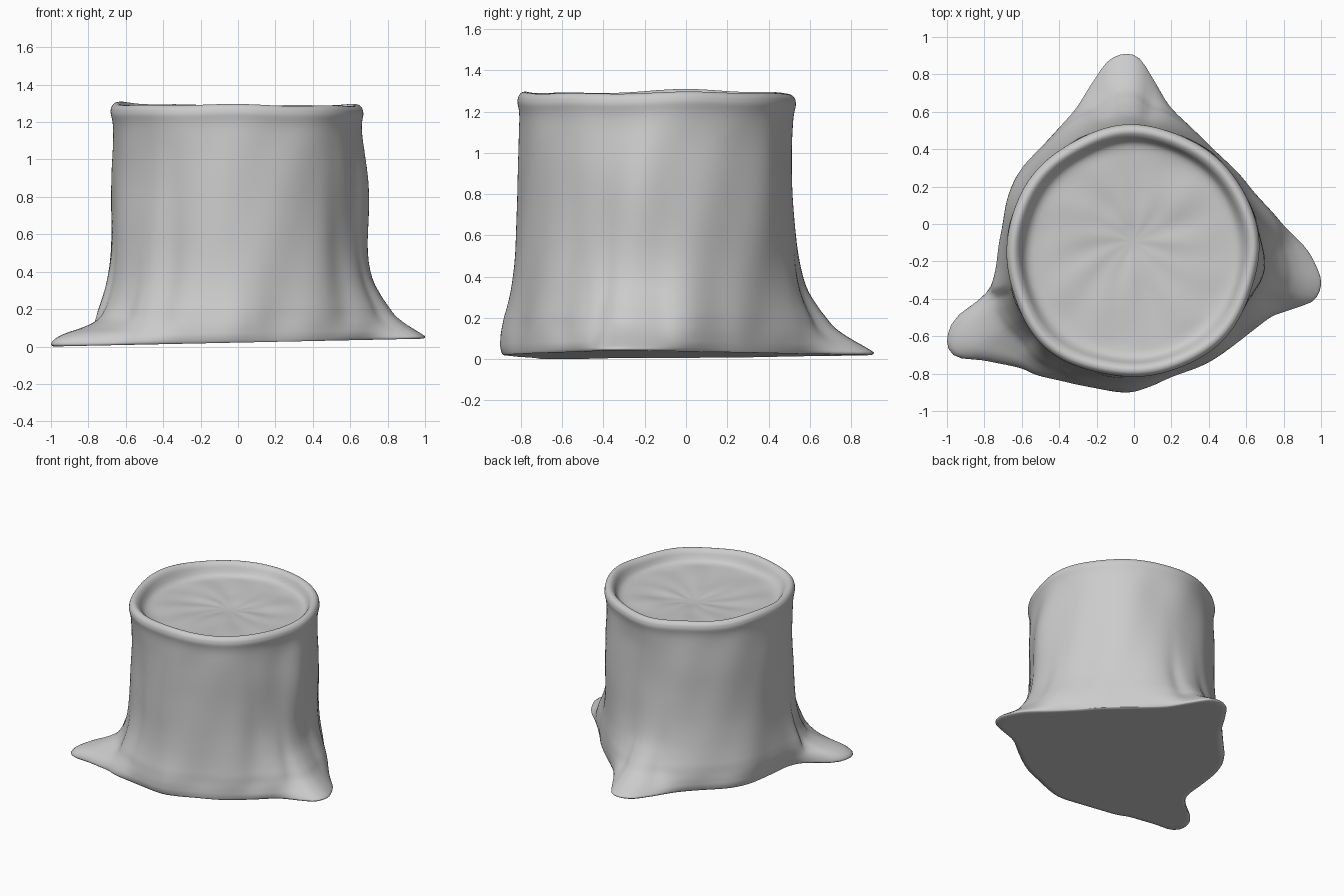
import bpy, bmesh
from math import sin, cos, pi, atan2, hypot, exp

if "Cube" in bpy.data.objects:
    bpy.data.objects.remove(bpy.data.objects["Cube"])

SEG = 180
CX, CY = -0.005, -0.145        # trunk axis

# Ground outline with three roots, counter-clockwise from the back root
outline = [(-.05, .91), (.03, .885), (.1, .78), (.2, .625), (.3, .52), (.42, .405),
           (.55, .28), (.65, .16), (.78, .02), (.92, -.13), (.985, -.25), (1.0, -.33),
           (.96, -.41), (.85, -.455), (.72, -.51), (.55, -.64), (.38, -.75), (.2, -.82),
           (.08, -.87), (-.05, -.9), (-.25, -.87), (-.5, -.82), (-.62, -.77),
           (-.8, -.73), (-.95, -.71), (-1.0, -.63), (-.96, -.51), (-.85, -.42),
           (-.77, -.34), (-.72, -.22), (-.7, -.05), (-.67, .15), (-.6, .3),
           (-.45, .46), (-.33, .6), (-.22, .76), (-.14, .87)]


def spline(p0, p1, p2, p3, t):
    return .5 * (2 * p1 + (p2 - p0) * t + (2 * p0 - 5 * p1 + 4 * p2 - p3) * t * t
                 + (3 * p1 - p0 - 3 * p2 + p3) * t ** 3)


def refine(rows, steps):
    """Smoothly subdivide an open table of profile rows."""
    out = []
    for i in range(len(rows) - 1):
        q = [rows[max(i - 1, 0)], rows[i], rows[i + 1], rows[min(i + 2, len(rows) - 1)]]
        for s in range(steps):
            out.append([spline(*c, s / steps) for c in zip(*q)])
    return out + [list(rows[-1])]


# Dense polar version of the outline
loop = refine(outline[-1:] + outline + outline[:2], 12)[12:-13]
polar = sorted((atan2(y - CY, x - CX) % (2 * pi), hypot(x - CX, y - CY)) for x, y in loop)
polar = [(polar[-1][0] - 2 * pi, polar[-1][1])] + polar + [(polar[0][0] + 2 * pi, polar[0][1])]


def base_radius(a):
    for (a0, r0), (a1, r1) in zip(polar, polar[1:]):
        if a0 <= a <= a1:
            return r0 + (r1 - r0) * (a - a0) / max(a1 - a0, 1e-9)
    return polar[0][1]


def bump(a, deg, width):
    d = (a - deg * pi / 180 + pi) % (2 * pi) - pi
    return exp(-(d / (width * pi / 180)) ** 2)


def smooth(x):
    x = min(max(x, 0), 1)
    return x * x * (3 - 2 * x)


# Side profile: height, spread of tall roots / flat left root / plain wall, trunk radius
side = [(0, .97, .97, .85, .66), (.012, 1, 1, .93, .66), (.04, .9, .95, 1, .66),
        (.07, .78, .8, 1, .66), (.1, .67, .55, .98, .66), (.14, .55, .32, .92, .66),
        (.19, .45, .22, .82, .66), (.25, .34, .16, .65, .66), (.35, .2, .11, .42, .66),
        (.5, .1, .07, .18, .663), (.7, .04, .03, .06, .667), (.9, .01, 0, .02, .667),
        (1.05, 0, 0, 0, .662), (1.15, 0, 0, 0, .66), (1.2, 0, 0, 0, .664),
        (1.24, 0, 0, 0, .672), (1.268, 0, 0, 0, .667)]
# Rolled rim and sunken cut face: height, radius
top = [(1.268, .667), (1.286, .652), (1.289, .628), (1.27, .605), (1.238, .588), (1.213, .568),
       (1.2, .53), (1.197, .45), (1.195, .35), (1.191, .25), (1.187, .15), (1.18, .06)]


def bark(a, z):
    """Shallow vertical folds in the trunk."""
    f = .004 * sin(7 * a + 1.2 * z) + .003 * sin(12 * a - 5 * z + 1) + .003 * sin(9 * z + 2 * a)
    f -= .025 * bump(a, 238, 7) * (1 - z / 1.5) + .02 * bump(a, 322, 7) * (1 - z / 1.5)
    f += .03 * bump(a, -8, 12) * exp(-((z - .8) / .3) ** 2)
    f += .02 * bump(a, 183, 16) * smooth(1.1 - z)
    f -= .01 * bump(a, 88, 25)
    return f * smooth((1.28 - z) / .25) * smooth(z / .15)


def rim_shape(a):
    """Slightly uneven round of the rim."""
    return .022 * bump(a, 222, 28) + .004 * sin(5 * a) + .003 * sin(8 * a + 1)


def rim_lift(a):
    return .016 * bump(a, 172, 28) + .004 * sin(3 * a + .5) + .003 * sin(7 * a)


bm = bmesh.new()
angles = [2 * pi * i / SEG for i in range(SEG)]
bases = [base_radius(a) for a in angles]


def add_ring(fn, oy=0):
    ring = []
    for a, b in zip(angles, bases):
        r, z = fn(a, b)
        x = CX + r * cos(a)
        z += (.021 + .021 * x) * max(0, 1 - z / .6)      # tilted underside
        ring.append(bm.verts.new((x, CY + oy + r * sin(a), z)))
    return ring


def side_point(z, tall, flat, wall, rt):
    def fn(a, b):
        ext = max(b - .66, .01)
        root = tall + (flat - tall) * bump(a, 210, 18)
        w = wall + (root - wall) * smooth((ext - .08) / .2)
        return (rt + ext * w + bark(a, z) + rim_shape(a) * smooth((z - .8) / .4),
                z + rim_lift(a) * smooth((z - 1.0) / .2))
    return fn


def top_point(z, r):
    def fn(a, b):
        grain = .002 * (sin(7 * a + 5 * r) + sin(11 * a - 7 * r + 2) + sin(4 * a + 12 * r))
        k = smooth((.56 - r) / .1) * smooth(r / .3)
        lip = smooth((r - .54) / .08)
        return r + rim_shape(a) * lip, z + grain * k + lip * rim_lift(a)
    return fn


# Stack the rings: underside, bark, rim, cut face
rings = [add_ring(lambda a, b: (b * .94, 0))]
rings += [add_ring(side_point(*s)) for s in refine(side, 3)]
rings += [add_ring(top_point(*t), .05 * smooth((.5 - t[1]) / .45)) for t in refine(top, 3)[1:]]
for lo, hi in zip(rings, rings[1:]):
    for i in range(SEG):
        j = (i + 1) % SEG
        bm.faces.new((lo[i], lo[j], hi[j], hi[i])).smooth = True

# Close the underside and the centre of the cut face with fans
for ring, co, flip in ((rings[0], (CX, CY, .021), True), (rings[-1], (CX, CY + .05, 1.178), False)):
    c = bm.verts.new(co)
    for i in range(SEG):
        p, q = ring[i], ring[(i + 1) % SEG]
        bm.faces.new((q, p, c) if flip else (p, q, c)).smooth = True

mesh = bpy.data.meshes.new("tree_stump")
bm.to_mesh(mesh)
bm.free()
stump = bpy.data.objects.new("tree_stump", mesh)
bpy.context.collection.objects.link(stump)
